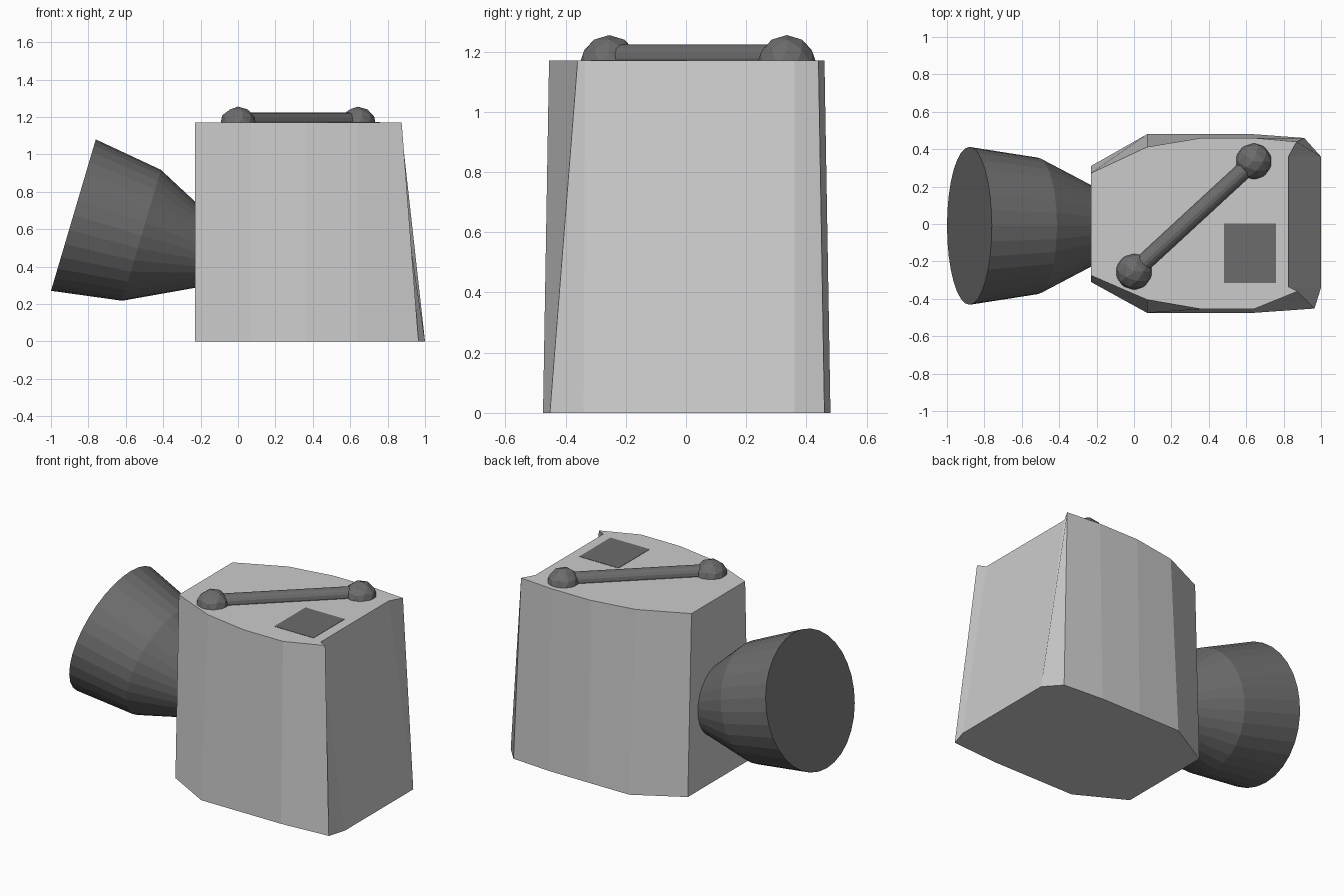
import bpy, bmesh
from mathutils import Vector

if "Cube" in bpy.data.objects:
    bpy.data.objects.remove(bpy.data.objects["Cube"])

dark = bpy.data.materials.new("dark_grey")
dark.diffuse_color = (0.15, 0.15, 0.15, 1)
dark.use_nodes = True
dark.node_tree.nodes["Principled BSDF"].inputs["Base Color"].default_value = dark.diffuse_color


def loft(name, rings, mat=None):
    """Join successive rings of points with quads and cap both ends."""
    bm = bmesh.new()
    loops = [[bm.verts.new(p) for p in ring] for ring in rings]
    for a, b in zip(loops, loops[1:]):
        for i in range(len(a)):
            j = (i + 1) % len(a)
            bm.faces.new((a[i], a[j], b[j], b[i]))
    bm.faces.new(loops[0][::-1])
    bm.faces.new(loops[-1])
    bmesh.ops.recalc_face_normals(bm, faces=bm.faces[:])
    return finish(name, bm, mat)


def finish(name, bm, mat):
    mesh = bpy.data.meshes.new(name)
    bm.to_mesh(mesh)
    bm.free()
    ob = bpy.data.objects.new(name, mesh)
    bpy.context.collection.objects.link(ob)
    if mat:
        mesh.materials.append(mat)
    return ob


def revolve(name, start, axis, profile, sides, mat):
    """Cone sections along an axis; profile holds (distance, radius)."""
    q = Vector(axis).to_track_quat('Z', 'Y')
    bm = bmesh.new()
    tmp = bmesh.ops.create_circle(bm, segments=sides, radius=1)['verts']
    unit = [v.co.copy() for v in tmp]
    bm.free()
    rings = [[Vector(start) + q @ Vector((u.x * r, u.y * r, d)) for u in unit]
             for d, r in profile]
    return loft(name, rings, mat)


# Tapered body with a sloping recessed right face
bottom = [(-.23, -.31), (.07, -.475), (.36, -.475), (.64, -.475), (.965, -.452), (1, -.34),
          (1, .36), (.91, .46), (.64, .48), (.36, .48), (.07, .48), (-.23, .31)]
top = [(-.23, -.275), (.07, -.405), (.36, -.455), (.64, -.455), (.875, -.36), (.825, -.335),
       (.825, .36), (.87, .44), (.64, .46), (.36, .46), (.07, .412), (-.23, .272)]
loft("body", [[(x, y, 0) for x, y in bottom], [(x, y, 1.17) for x, y in top]])

# Tilted flared nozzle, its narrow end sunk into the body
revolve("nozzle", (-.88, -.01, .675), (.96, 0, -.284),
        [(0, .422), (.38, .365), (.78, .165)], 32, dark)

# Diagonal handle bar with a ball at each end
ends = [Vector((0, -.255, 1.155)), Vector((.64, .335, 1.155))]
bar = ends[1] - ends[0]
revolve("handle_bar", ends[0] + Vector((0, 0, .023)), bar,
        [(0, .046), (bar.length, .046)], 16, dark)
for label, c in zip(("front", "back"), ends):
    bm = bmesh.new()
    bmesh.ops.create_icosphere(bm, subdivisions=2, radius=.1)
    bmesh.ops.translate(bm, verts=bm.verts[:], vec=c)
    finish(label + "_handle_knob", bm, dark)

# Flush square plate on the top
square = [(.48, -.315), (.76, -.315), (.76, .003), (.48, .003)]
loft("top_plate", [[(x, y, z) for x, y in square] for z in (1.15, 1.172)], dark)
